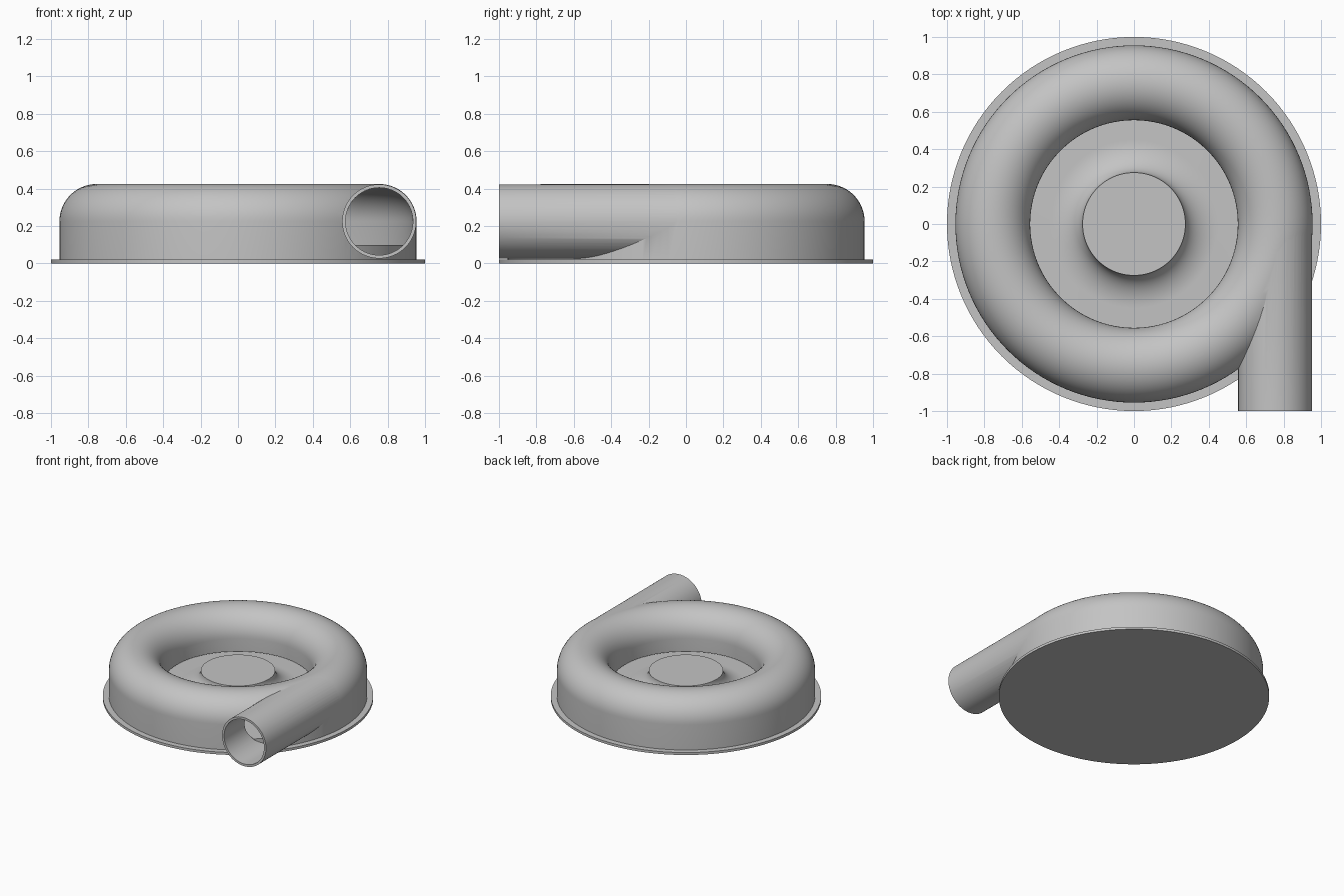
import bpy, bmesh, math
from mathutils import Matrix

cube = bpy.data.objects.get("Cube")
if cube:
    bpy.data.objects.remove(cube, do_unlink=True)

TUBE_R, TUBE_Z = 0.755, 0.225      # centre line of the volute
OUTER, INNER = 0.2, 0.18           # outside and bore radius

grey = bpy.data.materials.new("housing_grey")
grey.use_nodes = True
grey.diffuse_color = (0.55, 0.55, 0.55, 1)
grey.node_tree.nodes["Principled BSDF"].inputs["Base Color"].default_value = (0.55, 0.55, 0.55, 1)


def finish(name, bm):
    bmesh.ops.recalc_face_normals(bm, faces=bm.faces)
    mesh = bpy.data.meshes.new(name)
    bm.to_mesh(mesh)
    bm.free()
    mesh.materials.append(grey)
    obj = bpy.data.objects.new(name, mesh)
    bpy.context.collection.objects.link(obj)
    return obj


def revolve(name, profile, closed=False, steps=128):
    bm = bmesh.new()
    verts = [bm.verts.new((r, 0, z)) for r, z in profile]
    pairs = list(zip(verts, verts[1:]))
    if closed:
        pairs.append((verts[-1], verts[0]))
    edges = [bm.edges.new(p) for p in pairs]
    bmesh.ops.spin(bm, geom=verts + edges, cent=(0, 0, 0), axis=(0, 0, 1),
                   angle=math.tau, steps=steps)
    bmesh.ops.remove_doubles(bm, verts=bm.verts, dist=1e-4)
    return finish(name, bm)


def pipe(name, radius, y0, y1):
    bm = bmesh.new()
    place = Matrix.Translation((TUBE_R, (y0 + y1) / 2, TUBE_Z)) @ Matrix.Rotation(math.pi / 2, 4, 'X')
    bmesh.ops.create_cone(bm, cap_ends=True, segments=80, radius1=radius,
                          radius2=radius, depth=y1 - y0, matrix=place)
    return finish(name, bm)


def arch(radius, n=28):
    return [(TUBE_R + radius * math.cos(math.pi * i / n),
             TUBE_Z + radius * math.sin(math.pi * i / n)) for i in range(n + 1)]


def combine(target, other, operation):
    mod = target.modifiers.new(operation, 'BOOLEAN')
    mod.operation = operation
    mod.solver = 'EXACT'
    mod.object = other
    bpy.context.view_layer.objects.active = target
    bpy.ops.object.modifier_apply(modifier=mod.name)
    bpy.data.objects.remove(other, do_unlink=True)


# Volute housing with its tangential outlet
housing = revolve("volute_housing",
                  [(0.955, 0.01)] + arch(OUTER) + [(0.555, 0.01)], closed=True)
combine(housing, pipe("outlet_solid", 0.198, -1, -0.02), 'UNION')

# Hollow channel, open to the centre through a narrow slot, and outlet bore
channel = revolve("channel_cutter",
                  [(0.5, 0.09), (0.935, 0.09)] + arch(INNER) + [(0.575, 0.12), (0.5, 0.12)],
                  closed=True)
combine(housing, channel, 'DIFFERENCE')
combine(housing, pipe("bore_cutter", INNER, -1.1, -0.021), 'DIFFERENCE')

# Floor with the flared hub
flare = [(0.45 - 0.175 * math.sin(a), 0.225 - 0.125 * math.cos(a))
         for a in (math.pi / 2 * i / 16 for i in range(17))]
floor = revolve("floor_and_hub",
                [(0, 0.01), (0.94, 0.01), (0.94, 0.1)] + flare + [(0, 0.225)])

# Mounting flange
flange = revolve("base_flange", [(0, 0), (1, 0), (1, 0.02), (0, 0.02)])

for obj in (housing, floor, flange):
    bpy.ops.object.select_all(action='DESELECT')
    obj.select_set(True)
    bpy.context.view_layer.objects.active = obj
    bpy.ops.object.shade_smooth_by_angle(angle=math.radians(30))
